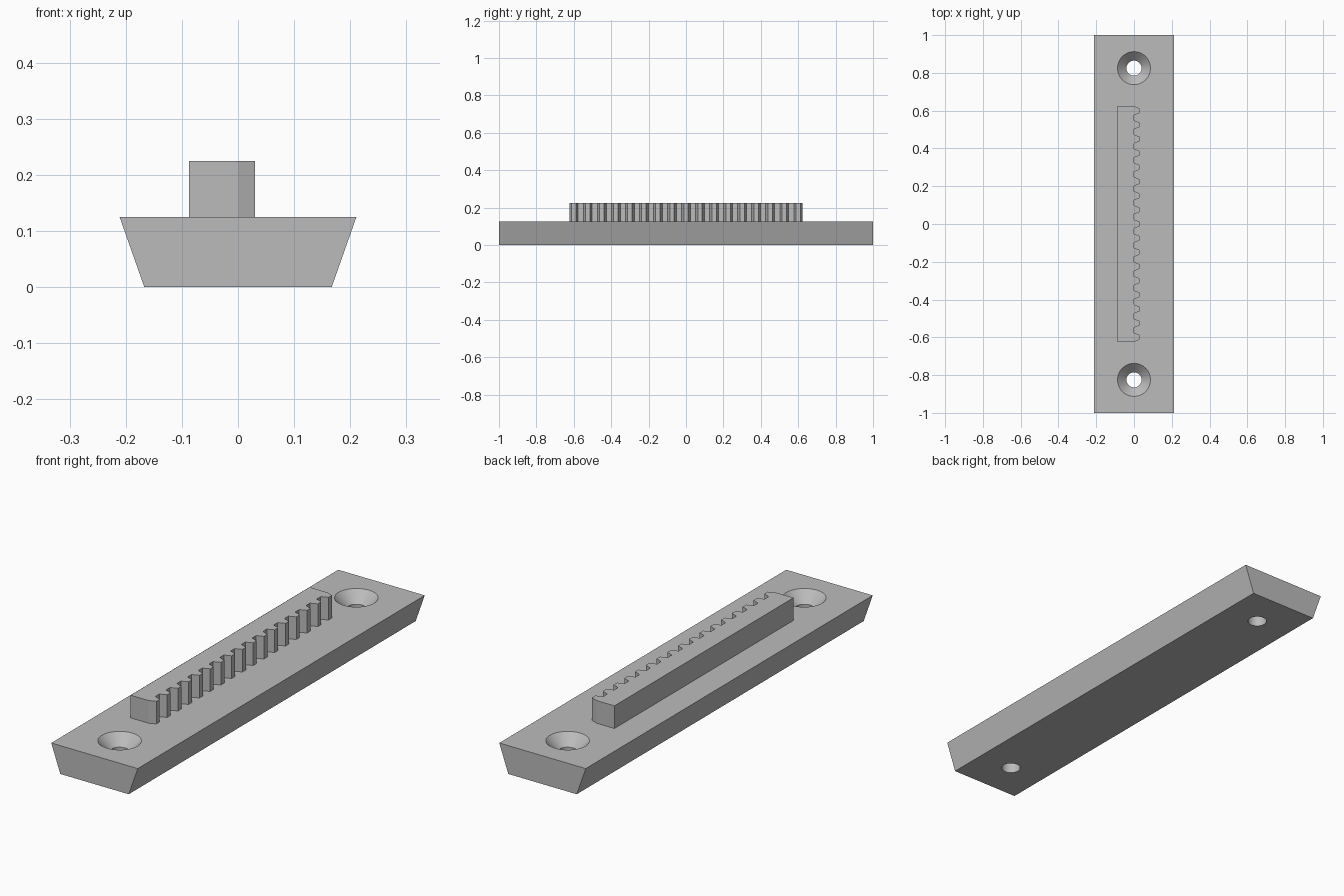
import bpy, bmesh, math
from mathutils import Vector, Matrix

cube = bpy.data.objects.get("Cube")
if cube:
    bpy.data.objects.remove(cube, do_unlink=True)

grey = bpy.data.materials.new("plain grey")
grey.use_nodes = True
grey.diffuse_color = (0.5, 0.5, 0.5, 1)
grey.node_tree.nodes["Principled BSDF"].inputs["Base Color"].default_value = (0.5, 0.5, 0.5, 1)

BASE_TOP = 0.125


def prism(name, outline, offset):
    """Extrude a closed outline of 3D points along an offset."""
    bm = bmesh.new()
    face = bm.faces.new([bm.verts.new(p) for p in outline])
    grown = bmesh.ops.extrude_face_region(bm, geom=[face])["geom"]
    verts = [g for g in grown if isinstance(g, bmesh.types.BMVert)]
    bmesh.ops.translate(bm, verts=verts, vec=Vector(offset))
    return finish(name, bm)


def finish(name, bm):
    bmesh.ops.recalc_face_normals(bm, faces=bm.faces)
    mesh = bpy.data.meshes.new(name)
    bm.to_mesh(mesh)
    bm.free()
    mesh.materials.append(grey)
    obj = bpy.data.objects.new(name, mesh)
    bpy.context.collection.objects.link(obj)
    return obj


def select_only(obj):
    bpy.ops.object.select_all(action="DESELECT")
    obj.select_set(True)
    bpy.context.view_layer.objects.active = obj


def screw_cutter(y):
    """Straight bore that opens into a 45 degree countersink."""
    bm = bmesh.new()
    bore, rim, over = 0.04, 0.0875, 0.1
    profile = [(0, -over), (bore, -over), (bore, BASE_TOP - (rim - bore)),
               (rim + over, BASE_TOP + over), (0, BASE_TOP + over)]
    verts = [bm.verts.new((r, 0, z)) for r, z in profile]
    edges = [bm.edges.new(pair) for pair in zip(verts, verts[1:])]
    bmesh.ops.spin(bm, geom=verts + edges, axis=(0, 0, 1), cent=(0, 0, 0),
                   angle=math.tau, steps=48, use_merge=True)
    bmesh.ops.remove_doubles(bm, verts=bm.verts, dist=1e-5)
    bm.transform(Matrix.Translation((0, y, 0)))
    cutter = finish("screw_hole_cutter", bm)
    cutter.hide_render = True
    return cutter


# Base bar with sloping long sides
base = prism("base_bar", [(-0.167, -1, 0), (0.167, -1, 0),
                          (0.211, -1, BASE_TOP), (-0.211, -1, BASE_TOP)], (0, 2, 0))

# Countersunk screw holes at both ends
for y in (-0.825, 0.825):
    cutter = screw_cutter(y)
    cut = base.modifiers.new("screw_hole", "BOOLEAN")
    cut.operation = "DIFFERENCE"
    cut.solver = "EXACT"
    cut.object = cutter
    select_only(base)
    bpy.ops.object.modifier_apply(modifier=cut.name)
    bpy.data.objects.remove(cutter, do_unlink=True)
select_only(base)
bpy.ops.object.shade_smooth_by_angle(angle=math.radians(30))

# Toothed rack: straight back, row of tapered teeth facing +x
TEETH, PITCH, WIDTH, DEPTH, TAPER = 17, 0.075, 0.0475, 0.03, 0.012
half = ((TEETH - 1) * PITCH + WIDTH) / 2
outline = [(-0.0875, half, BASE_TOP), (-0.0875, -half, BASE_TOP)]
for i in range(TEETH):
    start = -half + i * PITCH
    end = start + WIDTH
    outline += [(0, start, BASE_TOP), (DEPTH, start + TAPER, BASE_TOP),
                (DEPTH, end - TAPER, BASE_TOP), (0, end, BASE_TOP)]
prism("toothed_rack", outline, (0, 0, 0.1))
